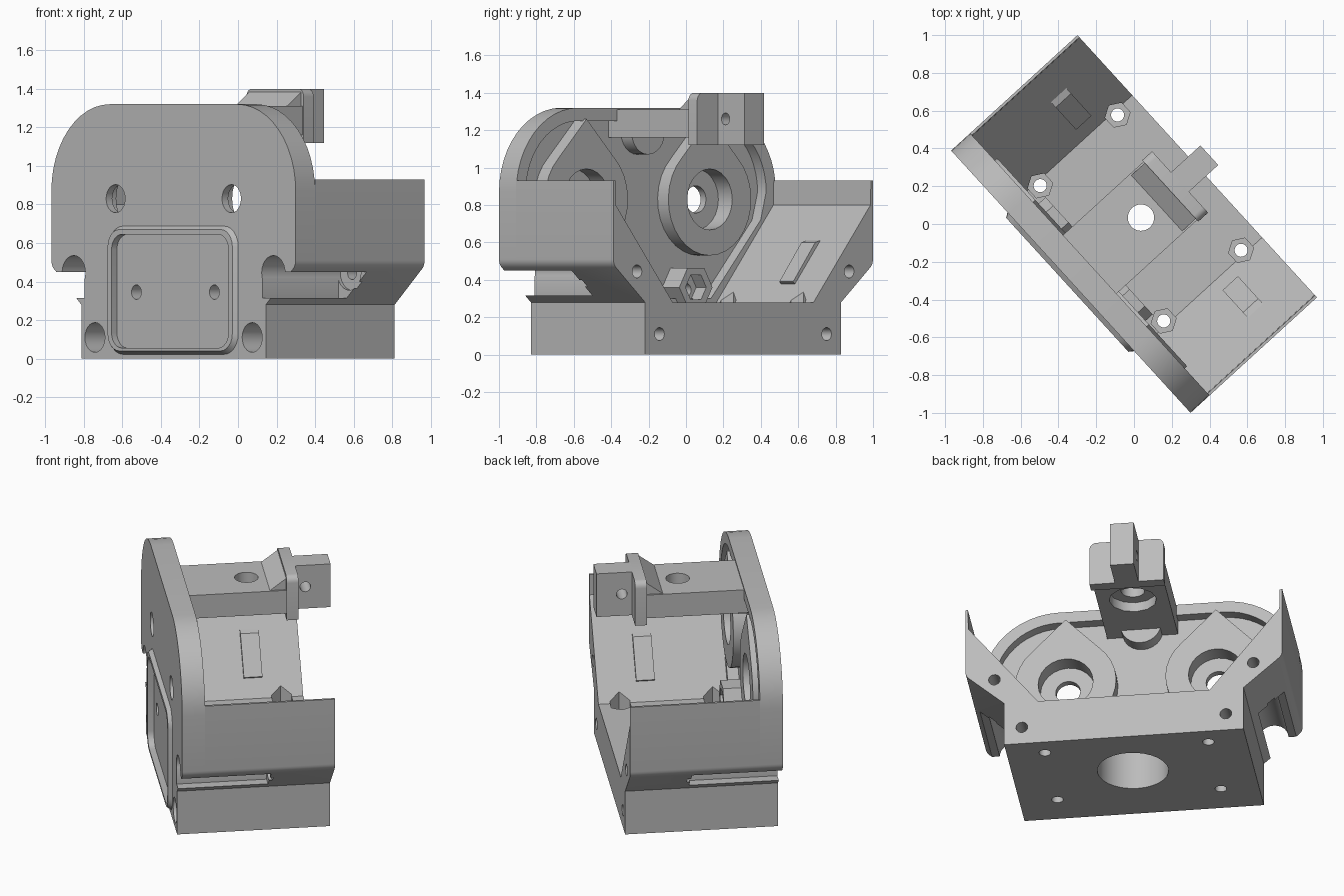
import bpy, bmesh, math

old = bpy.data.objects.get("Cube")
if old:
    bpy.data.objects.remove(old, do_unlink=True)

TURN = math.radians(-47.6)
grey = bpy.data.materials.new("plain grey")
grey.use_nodes = True
COLOUR = (0.5, 0.5, 0.5, 1)
grey.diffuse_color = COLOUR
grey.node_tree.nodes["Principled BSDF"].inputs["Base Color"].default_value = COLOUR
parts = []


def prism(name, outline, a, b, axis="v", end=None, part=True):
    """Extrude an outline from a to b along u (x), v (y) or z."""
    place = {"u": lambda p, d: (d, p[0], p[1]),
             "v": lambda p, d: (p[0], d, p[1]),
             "z": lambda p, d: (p[0], p[1], d)}[axis]
    bm = bmesh.new()
    lo = [bm.verts.new(place(p, a)) for p in outline]
    hi = [bm.verts.new(place(p, b)) for p in (end or outline)]
    bm.faces.new(lo)
    bm.faces.new(hi[::-1])
    for i in range(len(lo)):
        j = (i + 1) % len(lo)
        bm.faces.new((lo[i], lo[j], hi[j], hi[i]))
    bmesh.ops.recalc_face_normals(bm, faces=bm.faces)
    mesh = bpy.data.meshes.new(name)
    bm.to_mesh(mesh)
    bm.free()
    mesh.materials.append(grey)
    obj = bpy.data.objects.new(name, mesh)
    bpy.context.collection.objects.link(obj)
    if part:
        parts.append(obj)
    else:
        obj.hide_render = True
    return obj


def arc(cx, cy, r, start, stop, n):
    angles = [math.radians(start + (stop - start) * i / n) for i in range(n + 1)]
    return [(cx + r * math.cos(t), cy + r * math.sin(t)) for t in angles]


def circle(cx, cy, r, n=24):
    return arc(cx, cy, r, 0, 360, n)[:-1]


def rect(x0, x1, y0, y1):
    return [(x0, y0), (x1, y0), (x1, y1), (x0, y1)]


def rounded(x0, x1, y0, y1, r):
    return (arc(x1 - r, y0 + r, r, -90, 0, 6) + arc(x1 - r, y1 - r, r, 0, 90, 6)
            + arc(x0 + r, y1 - r, r, 90, 180, 6) + arc(x0 + r, y0 + r, r, 180, 270, 6))


def both(half):
    """Complete a right half outline with its mirror image."""
    return half + [(-x, y) for x, y in reversed(half)]


def cut(targets, outline, a, b, axis="v"):
    cutter = prism("cutter", outline, a, b, axis, part=False)
    for obj in targets:
        mod = obj.modifiers.new("cut", "BOOLEAN")
        mod.operation, mod.solver, mod.object = "DIFFERENCE", "EXACT", cutter
        bpy.context.view_layer.update()
        graph = bpy.context.evaluated_depsgraph_get()
        mesh = bpy.data.meshes.new_from_object(obj.evaluated_get(graph))
        obj.modifiers.clear()
        obj.data = mesh
    bpy.data.objects.remove(cutter, do_unlink=True)


FRONT, INNER, BACK = -0.453, -0.317, 0.453

# Front plate with round shoulders and a hollowed rear
lower = [(0.71, 0), (0.71, 0.28)]
elbow = arc(0.88, 0.51, 0.06, -45, 0, 4)
plate = prism("front_plate", both(lower + elbow + arc(0.49, 0.87, 0.45, 0, 90, 12)), FRONT, INNER)
cut([plate], both([(0.47, 0.3), (0.83, 0.72)] + arc(0.49, 0.87, 0.38, 0, 90, 12)), -0.385, -0.2)

# Base and flared side walls
cradle = prism("base_cradle", both(lower + elbow + [(0.94, 0.93), (0.925, 0.93),
               (0.922, 0.8), (0.51, 0.28)]), INNER, BACK)
cut([cradle], circle(0, 0.05, 0.21, 28), -0.1, 0.5, "z")

# Raised badge frame
badge = prism("badge_frame", rounded(-0.5, 0.5, 0.02, 0.69, 0.11), -0.45, -0.478,
              end=rounded(-0.48, 0.48, 0.04, 0.67, 0.09))
cut([badge, plate], rounded(-0.45, 0.45, 0.055, 0.645, 0.08), -0.6, -0.44)

for s in (-1, 1):
    # Pointed boss with counterbore and through hole
    cu = s * 0.446
    boss = prism("pointed_boss", arc(cu, 0.83, 0.3, 132, 408, 24) + [(cu, 1.26)], -0.39, -0.3)
    cut([boss], circle(cu, 0.83, 0.163), -0.41, 0)
    cut([plate], circle(cu, 0.83, 0.163), -0.41, 0)
    cut([plate], circle(cu, 0.83, 0.073), -0.6, 0)

    # Hexagonal nut boss behind the badge
    nut = prism("nut_boss", circle(s * 0.3, 0.36, 0.12, 6), -0.39, -0.25)
    cut([nut], circle(s * 0.3, 0.36, 0.075, 6), -0.33, 0)
    cut([nut, plate], circle(s * 0.3, 0.345, 0.038, 16), -0.6, 0)

    # Screw passages through the base and the flared walls
    for u, z, r, depth in ((0.605, 0.11, 0.077, -0.1), (0.768, 0.445, 0.09, 0.1)):
        cut([plate, cradle], circle(s * u, z, r), -0.6, depth)
        cut([cradle], circle(s * u, z, 0.035, 14), -0.4, 0.6)

    # Open slot under each wall
    cut([plate, cradle], rect(*sorted((s * 0.685, s * 1.1)), 0.315, 0.45), -0.6, 0.08)

    # Mounting holes with hexagonal nut pockets
    for v in (-0.23, 0.325):
        cut([cradle], circle(s * 0.485, v, 0.035, 14), -0.1, 0.5, "z")
        cut([cradle], circle(s * 0.485, v, 0.068, 6), 0.18, 0.45, "z")

    # Raised pad on the sloping wall
    prism("wall_pad", [(s * u, z) for u, z in ((0.61, 0.36), (0.575, 0.39),
          (0.735, 0.6), (0.8, 0.62))], 0.11, 0.22)

# Bridge arm reaching back from the top of the plate
bridge = prism("bridge_arm", rect(-0.21, 0.21, -0.39, 0.28), 1.16, 1.31, "z")
cut([bridge], circle(0, 0.05, 0.07), 1, 1.5, "z")
cut([bridge], circle(0, 0.05, 0.14, 12), 1, 1.22, "z")
prism("bridge_collar", circle(0, 1.19, 0.12), -0.39, -0.3)
prism("bridge_wedge", [(0.15, 1.3), (0.27, 1.3), (0.27, 1.39)], -0.2, 0.2, "u")

# Upright flange and hinge tab
prism("flange", [(-0.22, 1.12), (0.22, 1.12)] + arc(0.18, 1.36, 0.04, 0, 90, 5)
      + arc(-0.18, 1.36, 0.04, 90, 180, 5), 0.26, 0.33)
tab = prism("hinge_tab", rect(-0.07, 0.07, 0.32, 0.54), 1.12, 1.4, "z")
cut([tab], circle(0.39, 1.26, 0.032, 16), -0.2, 0.2, "u")

# Turn the whole bracket and keep edges crisp
bpy.ops.object.select_all(action="DESELECT")
for obj in parts:
    obj.rotation_euler.z = TURN
    obj.select_set(True)
bpy.context.view_layer.objects.active = plate
bpy.ops.object.shade_smooth_by_angle(angle=math.radians(32))
